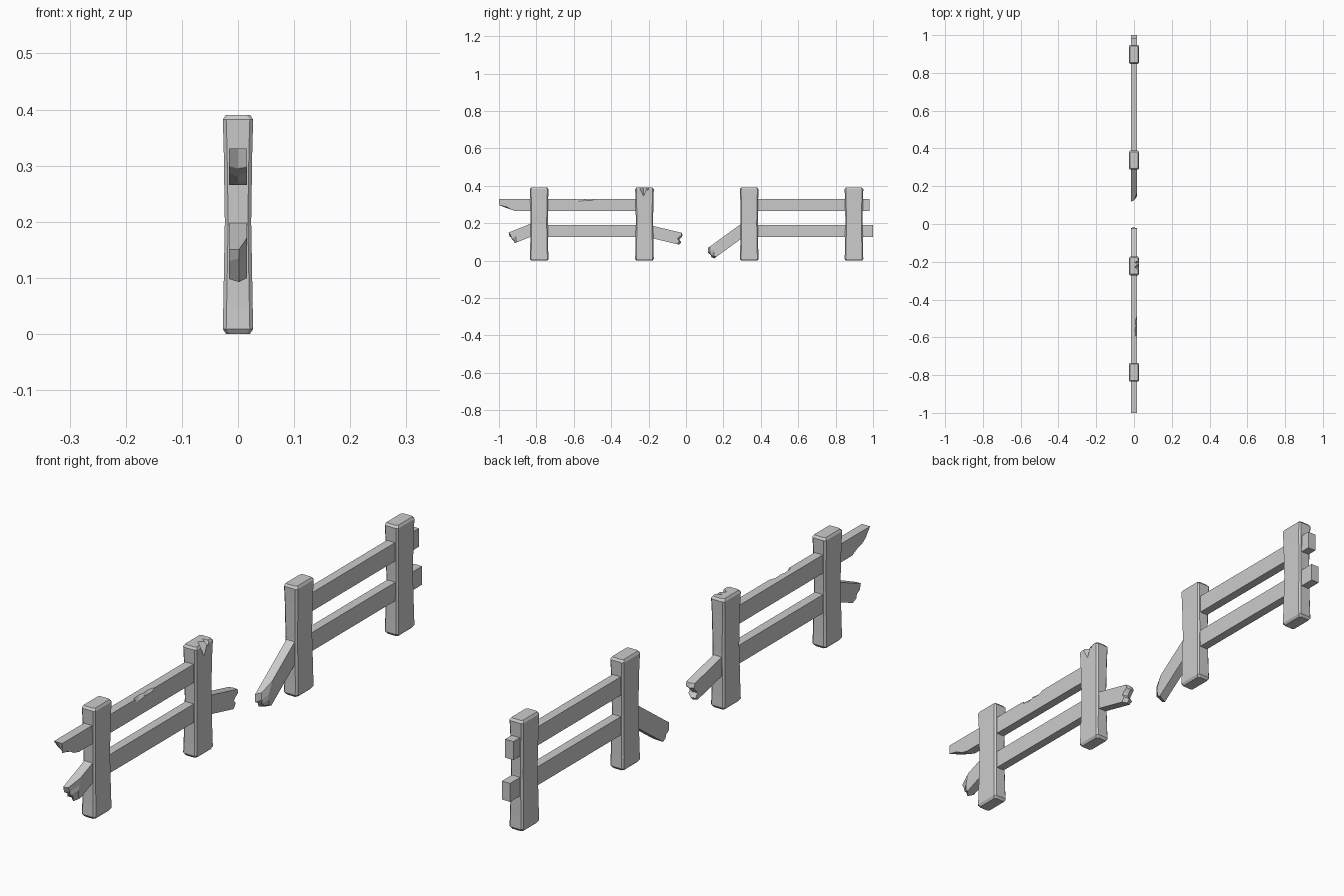
import bpy, bmesh
from math import radians, cos, sin

if "Cube" in bpy.data.objects:
    bpy.data.objects.remove(bpy.data.objects["Cube"])

T = 0.016     # half thickness of a rail
H = 0.0325    # half height of a rail


def make_object(name, bm):
    bmesh.ops.recalc_face_normals(bm, faces=bm.faces)
    mesh = bpy.data.meshes.new(name)
    bm.to_mesh(mesh)
    bm.free()
    obj = bpy.data.objects.new(name, mesh)
    bpy.context.collection.objects.link(obj)
    return obj


def loft(name, rings):
    """Skin a stack of equally sized vertex rings and cap both ends."""
    bm = bmesh.new()
    rows = [[bm.verts.new(p) for p in ring] for ring in rings]
    n = len(rows[0])
    for a, b in zip(rows, rows[1:]):
        for i in range(n):
            j = (i + 1) % n
            bm.faces.new((a[i], a[j], b[j], b[i]))
    bm.faces.new(rows[0])
    bm.faces.new(rows[-1])
    return make_object(name, bm)


def post(name, y):
    """Chamfered post, slightly waisted."""
    rings = []
    for z, hx, hy in ((0, .021, .043), (.009, .027, .05), (.05, .0262, .0485),
                      (.2, .0235, .046), (.33, .0255, .048),
                      (.382, .027, .05), (.39, .022, .044)):
        c = .006
        rings.append([(x, y + v, z) for x, v in (
            (hx, -hy + c), (hx, hy - c), (hx - c, hy), (-hx + c, hy),
            (-hx, hy - c), (-hx, -hy + c), (-hx + c, -hy), (hx - c, -hy))])
    return loft(name, rings)


def board(name, y, z, out, angle, breaks):
    """Rail from (y, z) along out (+1/-1), drooping by angle.
    breaks gives (x, [end points u, v from bottom to top]) layers."""
    ca, sa = cos(radians(angle)), sin(radians(angle))
    rings = []
    for x, ends in breaks:
        outline = [(0, H), (0, -H)] + ends
        rings.append([(x, y + out * (u * ca + v * sa), z - u * sa + v * ca)
                      for u, v in outline])
    return loft(name, rings)


def straight(name, y0, y1, z):
    end = [(y1 - y0, -H), (y1 - y0, H)]
    return board(name, y0, z, 1, 0, [(-T, end), (T, end)])


def chip(obj, points):
    """Cut the convex hull of the points out of the object."""
    bm = bmesh.new()
    for p in points:
        bm.verts.new(p)
    bmesh.ops.convex_hull(bm, input=bm.verts)
    cutter = make_object("chip_cutter", bm)
    cutter.hide_render = True
    mod = obj.modifiers.new("chip", 'BOOLEAN')
    mod.object, mod.operation, mod.solver = cutter, 'DIFFERENCE', 'EXACT'
    deps = bpy.context.evaluated_depsgraph_get()
    mesh = bpy.data.meshes.new_from_object(obj.evaluated_get(deps))
    obj.modifiers.clear()
    obj.data = mesh
    bpy.data.objects.remove(cutter)


# Posts
posts = [post(f"post_{i + 1}", y)
         for i, y in enumerate((-.785, -.222, .338, .898))]

# Intact rails
straight("lower_rail_left", -.79, -.22, .158)
straight("upper_rail_right", .33, .982, .298)
straight("lower_rail_right", .33, 1.0, .158)

# Upper left rail with a splintered outer end
upper = board("upper_rail_left", -.22, .298, -1, 0, [
    (-T, [(.68, -H), (.705, -.02), (.735, -.012), (.755, .001), (.78, H)]),
    (0, [(.69, -H), (.71, -.027), (.735, -.018), (.76, -.003), (.78, H)]),
    (T, [(.685, -H), (.715, -.025), (.74, -.01), (.78, -.001), (.78, H)])])

# Chips along the top edge of that rail
chip(upper, [(.006, -.595, .335), (.03, -.60, .335), (.02, -.585, .312),
             (.002, -.555, .335), (.02, -.55, .316), (.008, -.535, .335),
             (.03, -.53, .335)])
chip(upper, [(.007, -.55, .335), (.03, -.56, .335), (.02, -.535, .318),
             (.003, -.515, .335), (.02, -.50, .318), (.03, -.48, .335),
             (.012, -.485, .335)])

# Split in the top of the second post
chip(posts[1], [(.028, -.252, .395), (.0, -.228, .395), (.028, -.205, .395),
                (.032, -.252, .395), (.032, -.205, .395), (.029, -.226, .338)])
chip(posts[1], [(.03, -.225, .395), (.03, -.195, .395), (-.008, -.2, .395),
                (.03, -.205, .372)])

# Snapped, drooping lower rails
board("broken_stub_outer", -.80, .175, -1, 22, [
    (-T, [(.125, -H), (.14, -.018), (.138, -.004), (.15, .012), (.147, H)]),
    (.002, [(.14, -H), (.135, -.015), (.145, -.002), (.142, .014), (.145, H)]),
    (T, [(.12, -H), (.126, -.02), (.118, .0), (.105, .015), (.09, H)])])
board("broken_stub_inner", -.2, .158, 1, 13.5, [
    (-T, [(.168, -H), (.18, -.022), (.165, -.008), (.172, .006), (.18, .02), (.17, H)]),
    (0, [(.175, -H), (.184, -.018), (.17, -.006), (.176, .004), (.182, .018), (.175, H)]),
    (T, [(.165, -H), (.172, -.014), (.16, -.004), (.165, .006), (.178, .02), (.172, H)])])
board("broken_stub_fallen", .32, .175, -1, 36, [
    (-T, [(.232, -H), (.24, -.02), (.236, -.006), (.242, .01), (.226, H)]),
    (.003, [(.225, -H), (.232, -.018), (.236, .0), (.228, .014), (.215, H)]),
    (T, [(.218, -H), (.225, -.02), (.215, -.004), (.205, .012), (.165, H)])])
